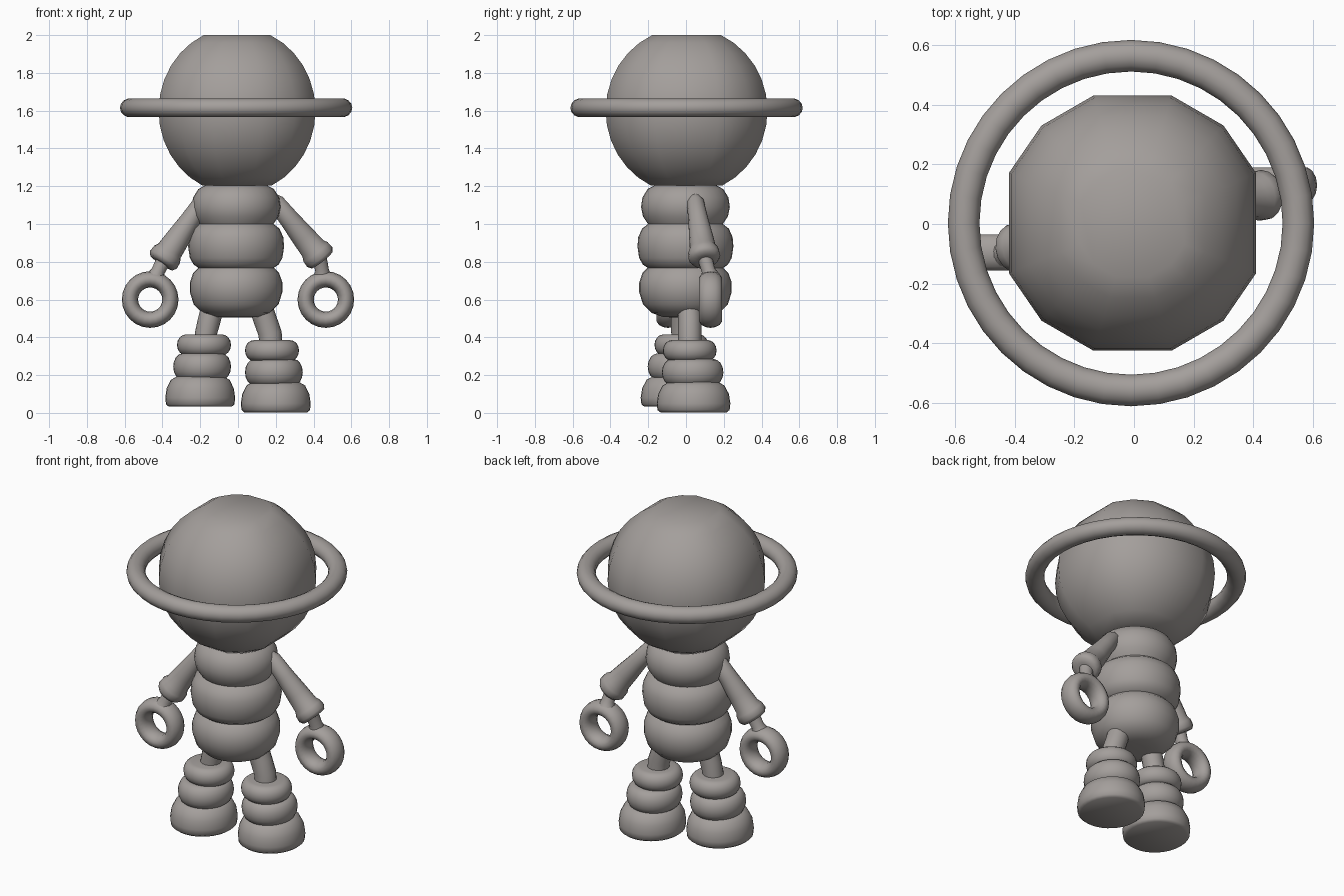
import bpy, bmesh, math
from mathutils import Vector

if "Cube" in bpy.data.objects:
    bpy.data.objects.remove(bpy.data.objects["Cube"])

grey = bpy.data.materials.new("warm grey")
grey.diffuse_color = (0.37, 0.345, 0.33, 1)
grey.use_nodes = True
grey.node_tree.nodes["Principled BSDF"].inputs["Base Color"].default_value = grey.diffuse_color


def finish(name, bm, angle=60):
    bmesh.ops.recalc_face_normals(bm, faces=bm.faces[:])
    me = bpy.data.meshes.new(name)
    bm.to_mesh(me)
    bm.free()
    me.materials.append(grey)
    ob = bpy.data.objects.new(name, me)
    bpy.context.collection.objects.link(ob)
    bpy.ops.object.select_all(action='DESELECT')
    ob.select_set(True)
    bpy.context.view_layer.objects.active = ob
    bpy.ops.object.shade_smooth_by_angle(angle=math.radians(angle))
    return ob


def skin(bm, rings, closed=False):
    """Join vertex rings into a surface, capping open ends."""
    n = len(rings[0])
    pairs = list(zip(rings, rings[1:]))
    if closed:
        pairs.append((rings[-1], rings[0]))
    for a, b in pairs:
        for i in range(n):
            j = (i + 1) % n
            bm.faces.new((a[i], a[j], b[j], b[i]))
    if not closed:
        bm.faces.new(rings[0])
        bm.faces.new(rings[-1])


def lathe(name, profile, centre=(0, 0), scale=(1, 1), angles=None, angle=60):
    """Vertical lathe; profile is (radius, z)."""
    bm = bmesh.new()
    angles = angles or [i * 11.25 for i in range(32)]
    rings = [[bm.verts.new((centre[0] + r * scale[0] * math.cos(math.radians(a)),
                            centre[1] + r * scale[1] * math.sin(math.radians(a)), z))
              for a in angles] for r, z in profile]
    skin(bm, rings)
    return finish(name, bm, angle)


def limb(name, points, n=16):
    """Tube through (position, radius) points."""
    bm = bmesh.new()
    rings = []
    for k, (p, r) in enumerate(points):
        d = (Vector(points[min(k + 1, len(points) - 1)][0]) - Vector(points[max(k - 1, 0)][0])).normalized()
        u = d.cross(Vector((0, 1, 0))).normalized()
        v = d.cross(u)
        rings.append([bm.verts.new(Vector(p) + r * (u * math.cos(t) + v * math.sin(t)))
                      for t in (2 * math.pi * i / n for i in range(n))])
    skin(bm, rings)
    return finish(name, bm)


def torus(name, centre, major, minor, depth, upright=False, n=36, m=14):
    """Torus with an oval section; upright turns its axis to y."""
    bm = bmesh.new()
    rings = []
    for i in range(n):
        a = 2 * math.pi * i / n
        ring = []
        for j in range(m):
            b = 2 * math.pi * j / m
            r, h = major + minor * math.cos(b), depth * math.sin(b)
            x, y = r * math.cos(a), r * math.sin(a)
            ring.append(bm.verts.new(Vector(centre) + Vector((x, h, y) if upright else (x, y, h))))
        rings.append(ring)
    skin(bm, rings, closed=True)
    return finish(name, bm)


# Head: twelve-sided ball with a flattened top
half = [22, 47, 73, 107, 133, 158]
head = []
for k in range(13):
    t = math.radians(-64 + k * 129 / 12)
    head.append((0.448 * math.cos(t), 1.6 + 0.442 * math.sin(t)))
head = [(0.10, 1.207)] + head
lathe("head", head, (-0.005, 0.003), angles=half + [a + 180 for a in half], angle=50)

# Ring around the head
torus("head_ring", (-0.01, 0.003, 1.615), 0.562, 0.053, 0.05, n=40)

# Body: three stacked rolls
lathe("body", [(0.08, 1.22), (0.15, 1.212), (0.2, 1.185), (0.228, 1.14), (0.235, 1.09), (0.225, 1.04),
               (0.198, 1.0), (0.23, 0.975), (0.25, 0.93), (0.254, 0.88), (0.245, 0.82), (0.225, 0.785),
               (0.2, 0.768), (0.228, 0.74), (0.245, 0.69), (0.245, 0.64), (0.225, 0.575),
               (0.18, 0.53), (0.12, 0.508), (0.06, 0.505)], (-0.01, -0.003))

# Arms: tapered sleeve with cuff, wrist and ring hand
for side, a, b, hand in (
        ("right", (0.2, 0.05, 1.115), (0.445, 0.1, 0.81), (0.465, 0.13, 0.6)),
        ("left", (-0.19, -0.03, 1.115), (-0.405, -0.085, 0.795), (-0.465, -0.095, 0.6))):
    a, b, h = Vector(a), Vector(b), Vector(hand)
    sleeve = [(-0.08, 0.03), (0, 0.046), (0.3, 0.053), (0.6, 0.064), (0.8, 0.07), (0.86, 0.082),
              (0.95, 0.085), (1.0, 0.072), (1.01, 0.04)]
    limb(side + "_sleeve", [(a.lerp(b, t), r) for t, r in sleeve])
    top = h + Vector((-0.02 if side == "right" else 0.03, 0, 0.12))
    limb(side + "_wrist", [(a.lerp(b, 0.93), 0.04), (b.lerp(top, 0.6), 0.036), (top, 0.05)])
    torus(side + "_hand", hand, 0.107, 0.043, 0.062, upright=True, n=24)

# Legs
limb("right_leg", [((0.115, 0.015, 0.58), 0.062), ((0.145, 0.02, 0.49), 0.062),
                   ((0.17, 0.02, 0.42), 0.062), ((0.175, 0.02, 0.34), 0.062)])
limb("left_leg", [((-0.13, -0.015, 0.58), 0.06), ((-0.155, -0.02, 0.48), 0.06),
                  ((-0.17, -0.02, 0.42), 0.058), ((-0.175, -0.02, 0.34), 0.058)])


# Boots: two soft rolls above a flat-soled foot
def roll(name, x, y, rx, ry, z0, z1):
    mid, h = (z0 + z1) / 2, (z1 - z0) / 2
    prof = [(1 - 0.32 * (1 - math.cos(t)), mid + h * math.sin(t))
            for t in (math.radians(-90 + 22.5 * k) for k in range(9))]
    lathe(name, prof, (x, y), (rx, ry))


for side, x, y, s, lift in (("right", 0.18, 0.02, 1, 0), ("left", -0.18, -0.025, -1, 0.03)):
    roll(side + "_boot_top_roll", x, y, 0.143, 0.142, 0.275 + lift, 0.385 + lift)
    roll(side + "_boot_middle_roll", x + 0.01 * s, y + 0.015 * s, 0.153, 0.163, 0.145 + lift, 0.285 + lift)
    z = lift
    lathe(side + "_foot", [(0.9, z + 0.003), (0.98, z + 0.015), (1.0, z + 0.05), (0.96, z + 0.1),
                           (0.84, z + 0.145), (0.65, z + 0.165)],
          (x + 0.02 * s, y + 0.02 * s), (0.185, 0.195), angle=50)
